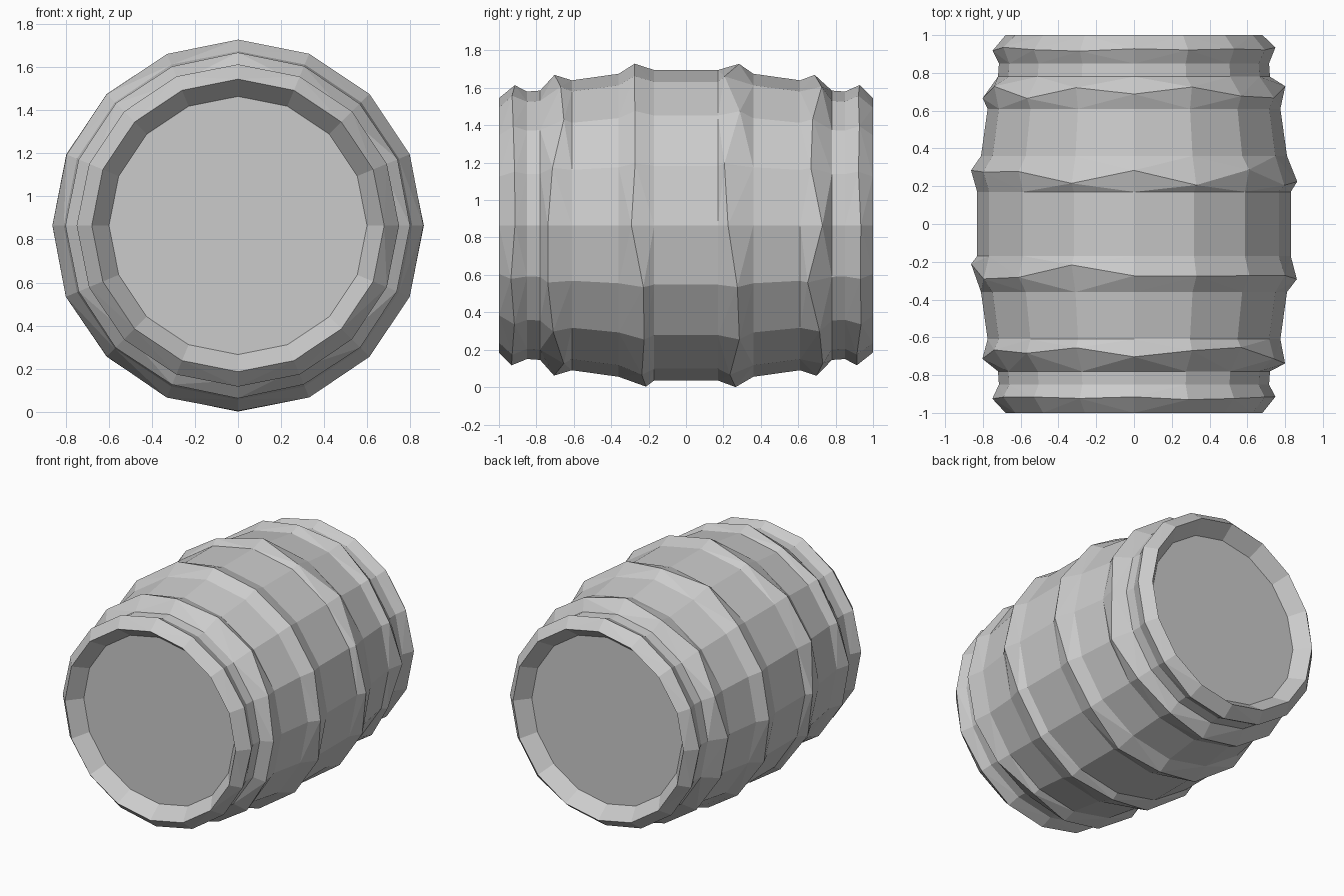
import bpy, bmesh, random
from math import sin, cos, pi

if "Cube" in bpy.data.objects:
    bpy.data.objects.remove(bpy.data.objects["Cube"])

random.seed(4)
SIDES, CENTRE_Z = 16, 0.87
HEAD_Y, HEAD_R = 0.9, 0.6

# Half profile from head to middle: (y, radius, wobble along y)
half = [(HEAD_Y, HEAD_R, 0), (1.0, 0.68, 0), (0.925, 0.75, 0.012), (0.85, 0.715, 0),
        (0.78, 0.72, 0), (0.695, 0.805, 0.045), (0.61, 0.775, 0), (0.36, 0.81, 0),
        (0.25, 0.867, 0.045), (0.17, 0.83, 0)]
profile = [(-y, r, w) for y, r, w in half] + half[::-1]


def ring(bm, y, r, wobble=0):
    verts = []
    for i in range(SIDES):
        a = 2 * pi * i / SIDES
        dy = random.uniform(-wobble, wobble)
        # outward-leaning ridges get lower where they spread toward the ends
        rr = r - abs(dy) * 0.12
        verts.append(bm.verts.new((rr * cos(a), y + dy, CENTRE_Z + rr * sin(a))))
    return verts


def finish(bm, name):
    bmesh.ops.recalc_face_normals(bm, faces=bm.faces)
    mesh = bpy.data.meshes.new(name)
    bm.to_mesh(mesh)
    bm.free()
    obj = bpy.data.objects.new(name, mesh)
    bpy.context.collection.objects.link(obj)
    return obj


# Barrel body: staves, hoop ridges and inner rim walls as one closed lathe with heads
bm = bmesh.new()
rings = [ring(bm, *p) for p in profile]
for a, b in zip(rings, rings[1:]):
    for i in range(SIDES):
        j = (i + 1) % SIDES
        bm.faces.new((a[i], a[j], b[j], b[i]))

# Recessed flat heads
bm.faces.new(rings[0])
bm.faces.new(rings[-1])

# Facet the wobbling hoop quads
bmesh.ops.triangulate(bm, faces=[f for f in bm.faces if len(f.verts) == 4],
                      quad_method='SHORT_EDGE')

# Rest on the ground exactly
low = min(v.co.z for v in bm.verts)
bmesh.ops.translate(bm, verts=bm.verts, vec=(0, 0, -low))
finish(bm, "barrel")
